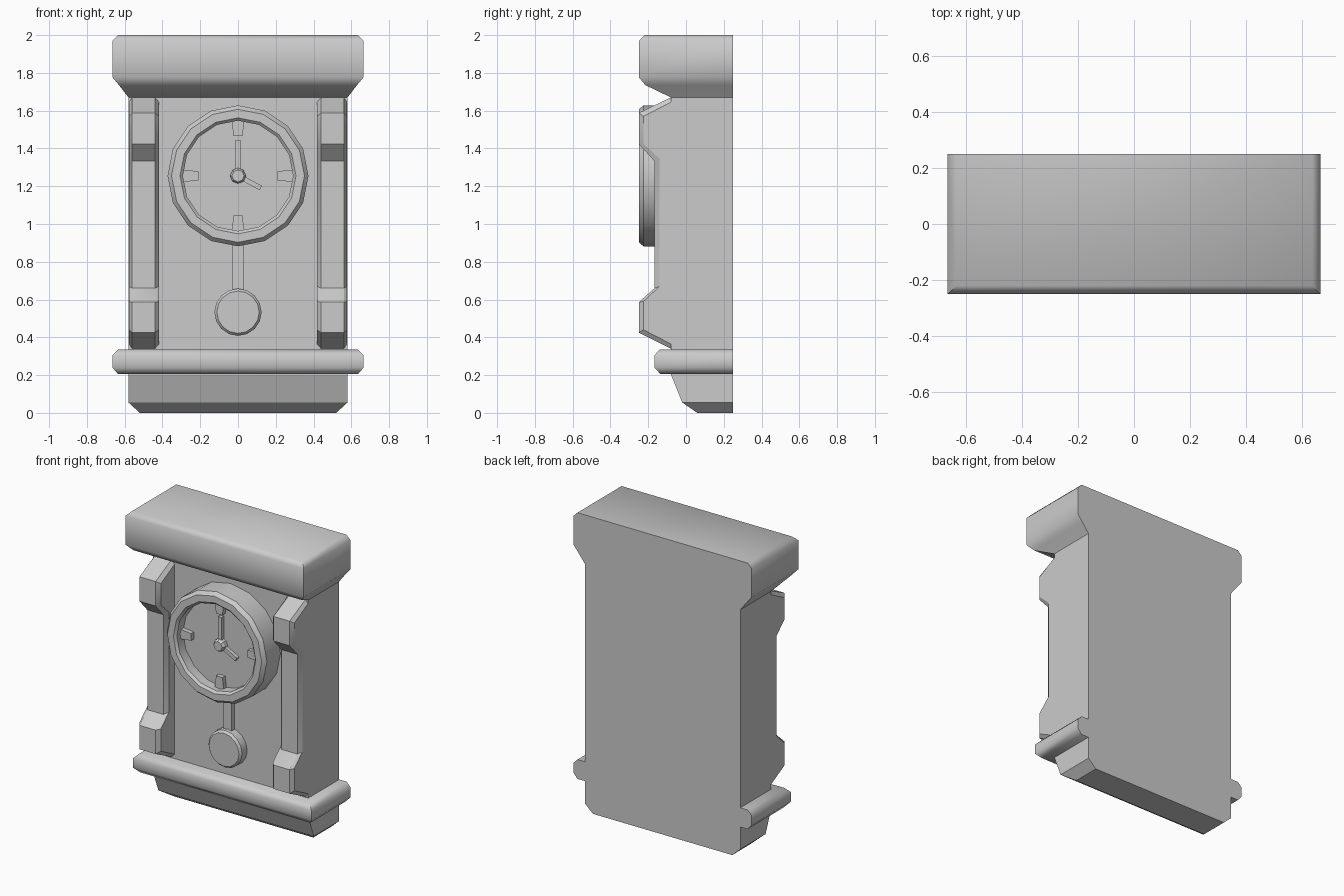
import bpy, bmesh, math
from mathutils import Matrix, Vector

if "Cube" in bpy.data.objects:
    bpy.data.objects.remove(bpy.data.objects["Cube"], do_unlink=True)

grey = bpy.data.materials.new("plain grey")
grey.use_nodes = True
COLOUR = (0.6, 0.6, 0.6, 1)
grey.diffuse_color = COLOUR
grey.node_tree.nodes["Principled BSDF"].inputs["Base Color"].default_value = COLOUR

BACK, WALL, DIAL = 0.25, -0.08, -0.17
CENTRE = Vector((0, 0, 1.255))


def finish(bm, name, angle=30):
    bmesh.ops.recalc_face_normals(bm, faces=bm.faces)
    mesh = bpy.data.meshes.new(name)
    bm.to_mesh(mesh)
    bm.free()
    mesh.materials.append(grey)
    obj = bpy.data.objects.new(name, mesh)
    bpy.context.collection.objects.link(obj)
    bpy.ops.object.select_all(action='DESELECT')
    obj.select_set(True)
    bpy.context.view_layer.objects.active = obj
    bpy.ops.object.shade_smooth_by_angle(angle=math.radians(angle))
    return obj


def loft(name, sections, angle=30):
    """Skin a row of closed sections and cap both ends."""
    bm = bmesh.new()
    rings = [[bm.verts.new(p) for p in s] for s in sections]
    n = len(rings[0])
    for a, b in zip(rings, rings[1:]):
        for i in range(n):
            j = (i + 1) % n
            bm.faces.new((a[i], a[j], b[j], b[i]))
    bm.faces.new(rings[0])
    bm.faces.new(rings[-1])
    return finish(bm, name, angle)


def case_part(name, levels, angle=50):
    """Stack of rectangles (half width, front y, z) with a flat back."""
    loft(name, [[(-w, f, z), (w, f, z), (w, BACK, z), (-w, BACK, z)]
                for w, f, z in levels], angle)


def disc(name, profile, centre, sides=16):
    """Turned part facing forward, profile given as (radius, y)."""
    loft(name, [[centre + Vector((r * math.sin(t), y, r * math.cos(t)))
                 for t in (math.tau * i / sides for i in range(sides))]
                for r, y in profile])


def bar(name, near, far, w_near, w_far, y_back, y_front, turn=0):
    """Tapered bar reaching out from the dial centre."""
    rot = Matrix.Rotation(math.radians(turn), 3, 'Y')
    outline = [(-w_near, near), (w_near, near), (w_far, far), (-w_far, far)]
    loft(name, [[CENTRE + rot @ Vector((x, y, z)) for x, z in outline]
                for y in (y_back, y_front)])


# Case: foot, ledge, trunk and cornice
case_part("foot", [(0.52, 0.06, 0), (0.58, -0.02, 0.055), (0.58, WALL, 0.205)], 30)
case_part("ledge", [(0.635, -0.135, 0.205), (0.665, -0.167, 0.24),
                    (0.665, -0.167, 0.305), (0.635, -0.14, 0.335)])
case_part("trunk", [(0.58, WALL, 0.2), (0.58, WALL, 1.675)])
case_part("cornice", [(0.58, WALL, 1.67), (0.63, -0.215, 1.735), (0.665, -0.25, 1.777),
                      (0.665, -0.25, 1.97), (0.635, -0.22, 2.0)])

# Side pillars with chamfered long edges
full = [(WALL, 1.67), (-0.25, 1.588), (-0.25, 1.423), (-0.167, 1.333),
        (-0.167, 0.66), (-0.25, 0.586), (-0.25, 0.425), (WALL, 0.34)]
inset = [(WALL, 1.645), (-0.225, 1.57), (-0.225, 1.425), (-0.14, 1.345),
         (-0.14, 0.67), (-0.225, 0.59), (-0.225, 0.44), (WALL, 0.365)]
for side, name in ((1, "left_pillar"), (-1, "right_pillar")):
    loft(name, [[(side * x, y, z) for y, z in prof] for x, prof in
                ((0.418, inset), (0.44, full), (0.56, full), (0.578, inset))])

# Dial with raised rim, hour marks, hands and hub
disc("dial", [(0.373, WALL), (0.373, -0.225), (0.352, -0.25), (0.307, -0.25),
              (0.292, -0.235), (0.292, DIAL)], CENTRE)
for i, name in enumerate(("top", "left", "bottom", "right")):
    bar(name + "_hour_mark", 0.21, 0.295, 0.024, 0.033, DIAL + 0.01, DIAL - 0.03, 90 * i)
bar("minute_hand", 0.02, 0.19, 0.013, 0.013, DIAL + 0.01, DIAL - 0.025)
bar("hour_hand", 0.02, 0.137, 0.013, 0.013, DIAL + 0.01, DIAL - 0.025, 118)
disc("hub", [(0.042, DIAL + 0.01), (0.042, DIAL - 0.03), (0.032, DIAL - 0.045)], CENTRE, 8)

# Pendulum
bar("pendulum_rod", -0.62, -0.35, 0.03, 0.03, WALL + 0.01, WALL - 0.03)
disc("pendulum_bob", [(0.125, WALL), (0.125, -0.135), (0.112, -0.15)], Vector((0, 0, 0.533)))
